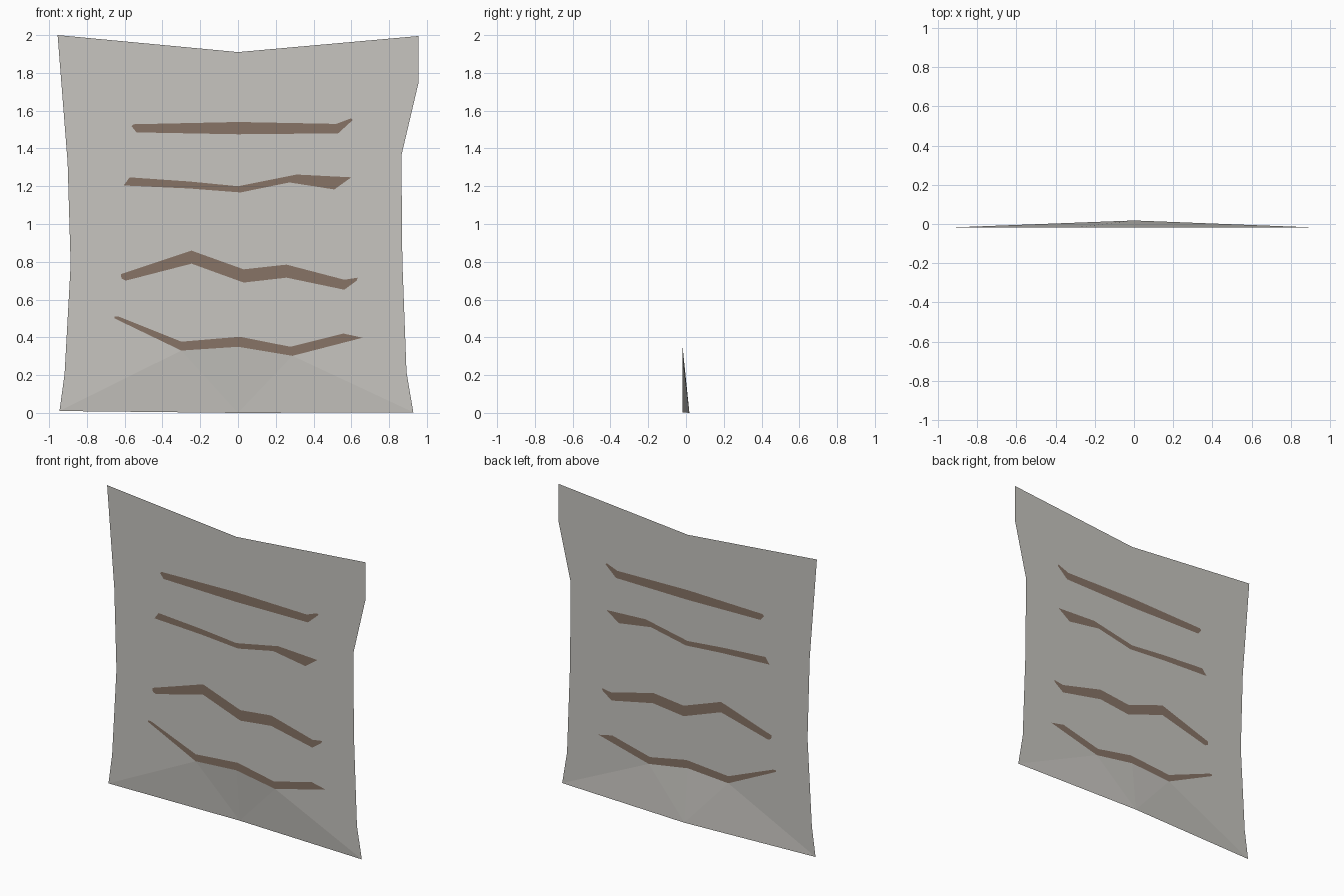
import bpy
from mathutils import Vector
from mathutils.geometry import delaunay_2d_cdt

if "Cube" in bpy.data.objects:
    bpy.data.objects.remove(bpy.data.objects["Cube"])

DEPTH = 0.018  # the sheet hangs at -DEPTH, its bottom middle is pushed to +DEPTH


def material(name, rgb):
    m = bpy.data.materials.new(name)
    m.diffuse_color = (*rgb, 1)
    m.use_nodes = True
    m.node_tree.nodes["Principled BSDF"].inputs["Base Color"].default_value = m.diffuse_color
    return m


# outer edge of the sheet, clockwise seen from the front (x, z)
outline = [(-.955, 2.0), (0, 1.91), (.955, 1.995), (.955, 1.745), (.865, 1.363),
           (.87, .806), (.892, .217), (.928, .003), (0, 0), (-.945, .01),
           (-.918, .207), (-.886, .785), (-.902, 1.326)]

# four ragged slits, top to bottom
slits = [
    [(-.563, 1.517), (-.553, 1.528), (0, 1.54), (.52, 1.53), (.60, 1.56),
     (.607, 1.55), (.53, 1.48), (0, 1.475), (-.537, 1.485)],
    [(-.605, 1.204), (-.574, 1.247), (-.257, 1.225), (0, 1.20), (.31, 1.262),
     (.60, 1.247), (.51, 1.183), (.272, 1.22), (.013, 1.167), (-.257, 1.188)],
    [(-.62, .735), (-.246, .859), (.03, .76), (.257, .785), (.563, .705),
     (.635, .716), (.628, .70), (.563, .652), (.257, .716), (.03, .69),
     (-.246, .79), (-.595, .70), (-.617, .711)],
    [(-.653, .51), (-.632, .51), (-.30, .377), (.01, .403), (.278, .35),
     (.558, .42), (.66, .398), (.288, .302), (0, .35), (-.30, .33), (-.653, .50)],
]

# constrained triangulation of sheet and slits in the front plane
points, loops = [], []
for poly in [outline] + slits:
    start = len(points)
    points += [Vector(p) for p in reversed(poly)]
    loops.append(list(range(start, len(points))))


def nearest(p):
    return min(range(len(points)), key=lambda i: (points[i] - Vector(p)).length)


# creases of the folded bottom
left, middle, right = nearest((-.945, .01)), nearest((0, 0)), nearest((.928, .003))
tips = [nearest(p) for p in ((-.30, .33), (0, .35), (.288, .302))]
creases = [(middle, t) for t in tips] + [(left, tips[0]), (tips[2], right)]

verts, _, faces, _, _, sources = delaunay_2d_cdt(points, creases, loops, 1, 1e-5)

# lift into 3D, with only the bottom middle pushed back
coords = [(v.x, DEPTH if v.length < .01 else -DEPTH, v.y) for v in verts]
mesh = bpy.data.meshes.new("slit_sheet")
mesh.from_pydata(coords, [], faces)
mesh.materials.append(material("pale_grey", (.57, .556, .525)))
mesh.materials.append(material("brown_slit", (.242, .174, .134)))

# faces that came from a slit outline are brown
for face, source in zip(mesh.polygons, sources):
    face.material_index = 1 if any(s > 0 for s in source) else 0
mesh.update()
bpy.context.collection.objects.link(bpy.data.objects.new("slit_sheet", mesh))
